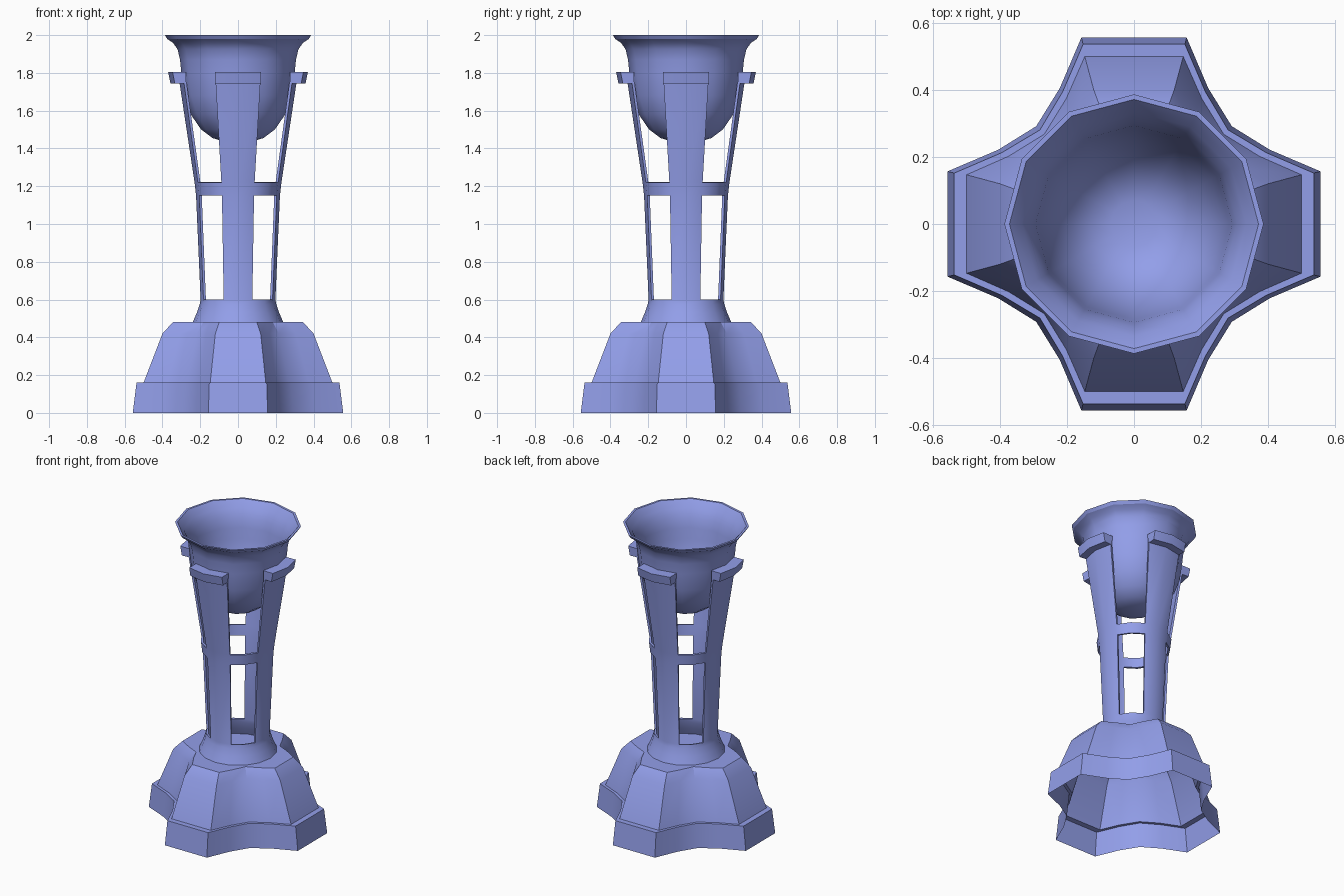
import bpy
from math import sin, cos, pi

if "Cube" in bpy.data.objects:
    bpy.data.objects.remove(bpy.data.objects["Cube"])

blue = bpy.data.materials.new("blue")
blue.diffuse_color = (.29, .345, .82, 1)
blue.use_nodes = True
blue.node_tree.nodes["Principled BSDF"].inputs["Base Color"].default_value = blue.diffuse_color


def add_mesh(name, verts, faces, angle=30, thickness=0, crease=()):
    me = bpy.data.meshes.new(name)
    me.from_pydata(verts, [], faces)
    me.materials.append(blue)
    me.update()
    ob = bpy.data.objects.new(name, me)
    bpy.context.collection.objects.link(ob)
    bpy.ops.object.select_all(action='DESELECT')
    ob.select_set(True)
    bpy.context.view_layer.objects.active = ob
    if thickness:
        solid = ob.modifiers.new("thickness", 'SOLIDIFY')
        solid.thickness = thickness
        solid.offset = -1
        bpy.ops.object.modifier_apply(modifier=solid.name)
    bpy.ops.object.shade_smooth_by_angle(angle=angle * pi / 180)
    # Extra sharp rings at the given heights
    for e in ob.data.edges:
        za, zb = (ob.data.vertices[v].co.z for v in e.vertices)
        if any(abs(za - z) < 1e-4 and abs(zb - z) < 1e-4 for z in crease):
            e.use_edge_sharp = True
    return ob


def skin(rows, keep=lambda i, j: True):
    """Join closed rings of points, listed bottom to top, with quads."""
    n = len(rows[0])
    verts = [p for r in rows for p in r]
    faces = [(j * n + i, j * n + (i + 1) % n, (j + 1) * n + (i + 1) % n, (j + 1) * n + i)
             for j in range(len(rows) - 1) for i in range(n) if keep(i, j)]
    return verts, faces


def ring(r, z, n):
    return [(r * cos(2 * pi * i / n), r * sin(2 * pi * i / n), z) for i in range(n)]


def turn(x, y, k):
    for _ in range(k):
        x, y = -y, x
    return x, y


# Four-lobed base: flat lobe ends joined by concave corners
def lobed(z, x, w, a, b, c):
    quarter = [(x, -w), (x, w), (a, b), (c, c), (b, a)]
    return [(*turn(px, py, k), z) for k in range(4) for px, py in quarter]


plinth = [lobed(0, .557, .157, .405, .222, .292),
          lobed(.16, .537, .152, .395, .213, .281),
          lobed(.16, .50, .147, .375, .202, .268)]
verts, faces = skin(plinth)
add_mesh("plinth", verts, faces)

body = [plinth[-1],
        lobed(.42, .40, .12, .305, .168, .216),
        lobed(.48, .345, .10, .262, .148, .184)]
verts, faces = skin(body)
faces.append(tuple(range(40, 60)))
add_mesh("base_body", verts, faces)

# Hollow stem: flared foot, four legs with windows between, and a tie ring
levels = [(.24, .48), (.218, .53), (.203, .575), (.198, .60),
          (.222, 1.15), (.23, 1.22), (.31, 1.75)]
verts, faces = skin([ring(r, z, 16) for r, z in levels],
                    lambda i, j: i % 4 in (0, 3) or j not in (3, 5))
add_mesh("stem", verts, faces, thickness=.014)

# Outward lips on the leg tops: section points are (arc radius, outward shift, z)
section = [(.297, 0, 1.745), (.31, .048, 1.745), (.31, .06, 1.805), (.31, -.012, 1.805)]
for k, side in enumerate(("right", "back", "left", "front")):
    verts = []
    for a in (-pi / 8, 0, pi / 8):
        for r, d, z in section:
            verts.append((*turn(r * cos(a) + d, r * 1.03 * sin(a), k), z))
    faces = [(s * 4 + i, s * 4 + (i + 1) % 4, s * 4 + 4 + (i + 1) % 4, s * 4 + 4 + i)[::-1]
             for s in range(2) for i in range(4)]
    faces += [(0, 1, 2, 3), (11, 10, 9, 8)]
    add_mesh("leg_lip_" + side, verts, faces)

# Twelve-sided bowl: outside up to the rim, then down the inside
profile = [(.07, 1.435), (.135, 1.455), (.195, 1.50), (.25, 1.58), (.285, 1.68),
           (.300, 1.80), (.307, 1.87), (.320, 1.925), (.343, 1.958), (.375, 1.98),
           (.387, 2.0), (.372, 2.0), (.335, 1.955), (.308, 1.90), (.294, 1.84),
           (.285, 1.77), (.267, 1.69), (.235, 1.60), (.185, 1.525), (.13, 1.48),
           (.07, 1.46)]
verts, faces = skin([ring(r, z, 12) for r, z in profile])
faces.append(tuple(reversed(range(12))))
faces.append(tuple(range(len(verts) - 12, len(verts))))
add_mesh("bowl", verts, faces, 40, crease=(1.98, 2.0))
